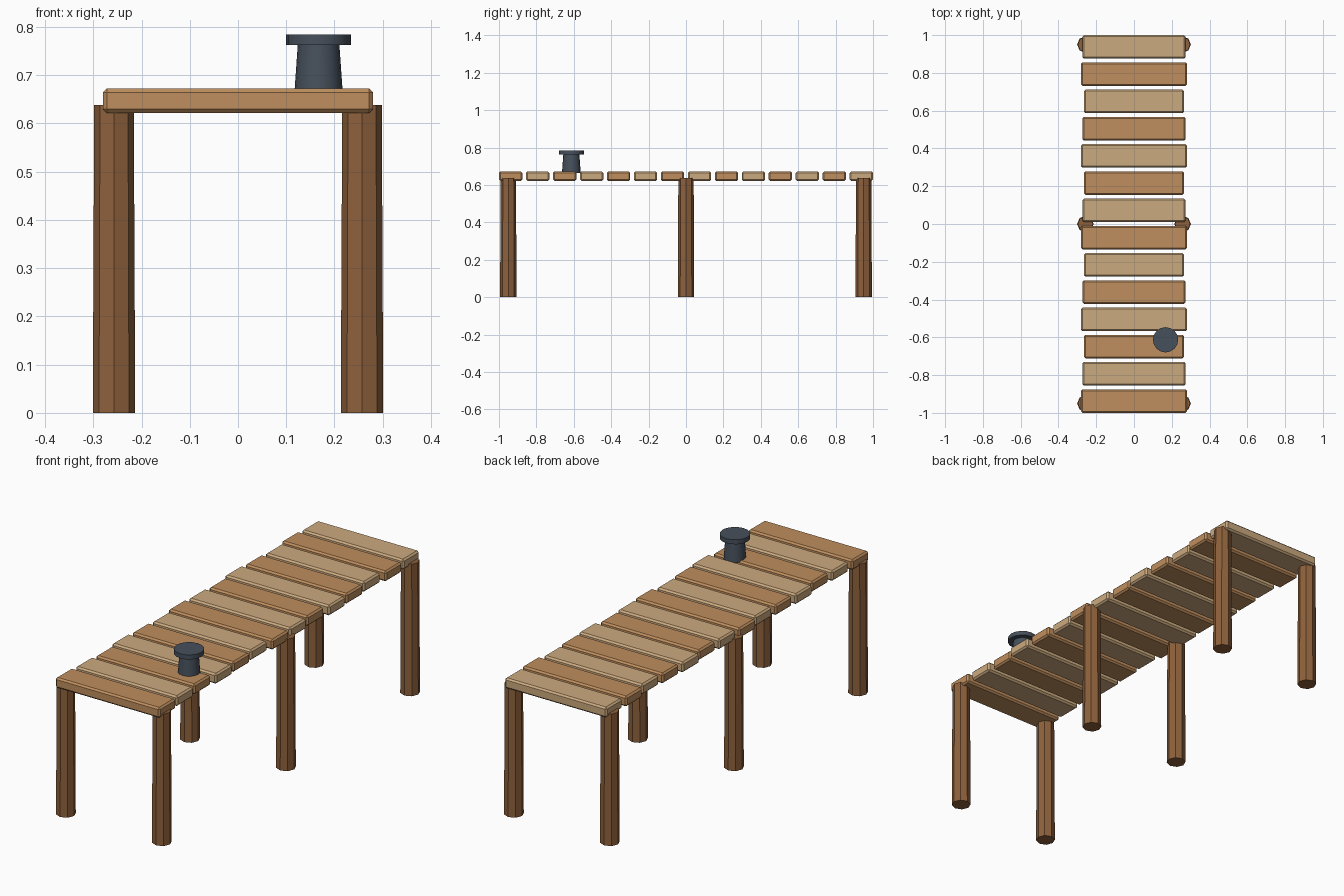
import bpy, math

if "Cube" in bpy.data.objects:
    bpy.data.objects.remove(bpy.data.objects["Cube"])


def material(name, rgb):
    m = bpy.data.materials.new(name)
    m.diffuse_color = (*rgb, 1)
    m.use_nodes = True
    m.node_tree.nodes["Principled BSDF"].inputs["Base Color"].default_value = m.diffuse_color
    return m


LIGHT = material("light wood", (0.60, 0.40, 0.21))
WARM = material("warm wood", (0.52, 0.27, 0.11))
POST = material("dark post wood", (0.27, 0.12, 0.045))
IRON = material("dark iron", (0.062, 0.08, 0.105))


def finish(name, mat):
    ob = bpy.context.object
    ob.name = name
    ob.data.materials.append(mat)
    return ob


def cone(name, x, y, z0, z1, r0, r1, sides, mat):
    bpy.ops.mesh.primitive_cone_add(vertices=sides, radius1=r0, radius2=r1,
                                    depth=z1 - z0, location=(x, y, (z0 + z1) / 2))
    return finish(name, mat)


# Deck planks: three repeating lengths, two alternating wood tones
for i in range(14):
    y = -0.9375 + i * 1.875 / 13
    bpy.ops.mesh.primitive_cube_add(size=1, location=(0, y, 0.647))
    ob = bpy.context.object
    ob.scale = (2 * (0.28, 0.273, 0.265)[i % 3], 0.125, 0.05)
    bpy.ops.object.transform_apply(location=False, rotation=False, scale=True)
    finish(f"deck_plank_{i + 1}", LIGHT if i % 2 else WARM)
    bev = ob.modifiers.new("worn edges", 'BEVEL')
    bev.width = 0.008
    bev.segments = 1

# Six eight-sided posts, slightly tapered
for row, y in (("front", -0.95), ("middle", 0), ("back", 0.95)):
    for side, x in (("left", -0.257), ("right", 0.257)):
        cone(f"{row}_{side}_post", x, y, 0, 0.638, 0.044, 0.041, 8, POST)

# Mooring bollard: tapered body and flat cap
cone("bollard_body", 0.167, -0.613, 0.665, 0.765, 0.05, 0.043, 16, IRON)
bpy.ops.object.shade_smooth_by_angle(angle=math.radians(30))
cone("bollard_cap", 0.167, -0.613, 0.762, 0.784, 0.067, 0.067, 16, IRON)
bpy.ops.object.shade_smooth_by_angle(angle=math.radians(30))
